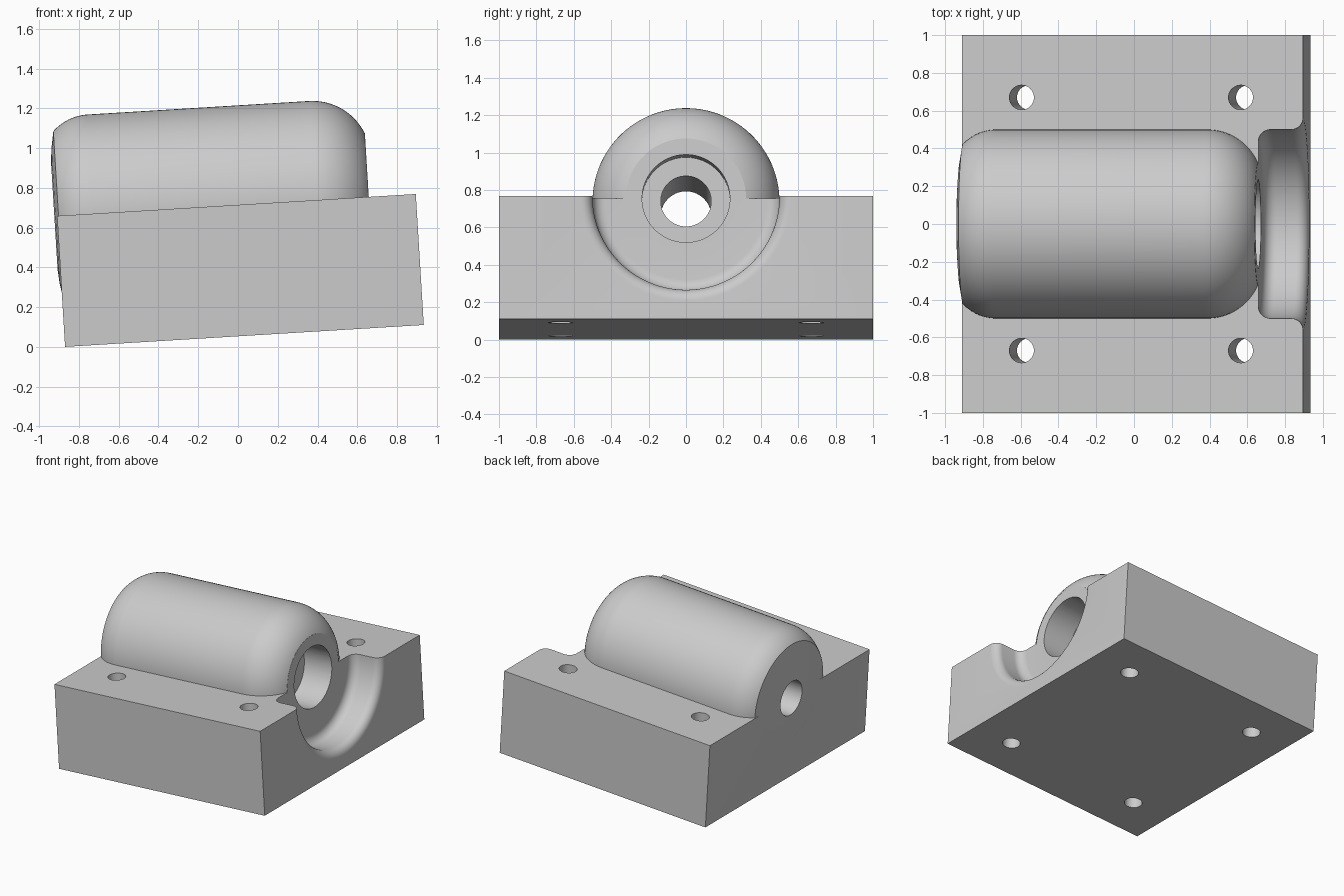
import bpy, bmesh, math
from mathutils import Matrix, Vector

if "Cube" in bpy.data.objects:
    bpy.data.objects.remove(bpy.data.objects["Cube"])

LENGTH, HEIGHT, TILT = 1.808, 0.66, math.radians(3.49)

grey = bpy.data.materials.new("light_grey")
grey.diffuse_color = (0.6, 0.6, 0.6, 1)
grey.use_nodes = True
grey.node_tree.nodes["Principled BSDF"].inputs["Base Color"].default_value = grey.diffuse_color


def make_object(name, bm):
    bmesh.ops.recalc_face_normals(bm, faces=bm.faces)
    mesh = bpy.data.meshes.new(name)
    bm.to_mesh(mesh)
    bm.free()
    mesh.materials.append(grey)
    ob = bpy.data.objects.new(name, mesh)
    bpy.context.collection.objects.link(ob)
    return ob


def revolve(name, profile, steps=96):
    """Closed solid turned round the barrel axis; profile is (x, radius)."""
    bm = bmesh.new()
    rings = []
    for x, r in profile:
        angles = [2 * math.pi * (i + 0.5) / steps for i in range(steps)]
        rings.append([bm.verts.new((x, r * math.cos(a), HEIGHT + r * math.sin(a)))
                      for a in angles])
    for a, b in zip(rings, rings[1:]):
        for i in range(steps):
            j = (i + 1) % steps
            bm.faces.new((a[i], a[j], b[j], b[i]))
    bm.faces.new(rings[0])
    bm.faces.new(rings[-1])
    return make_object(name, bm)


def arc(cx, cr, radius, start, end, n=12):
    pts = []
    for i in range(n + 1):
        a = math.radians(start + (end - start) * i / n)
        pts.append((cx + radius * math.cos(a), cr + radius * math.sin(a)))
    return pts


def combine(base, tool, operation):
    mod = base.modifiers.new(operation.lower(), 'BOOLEAN')
    mod.operation, mod.object, mod.solver = operation, tool, 'EXACT'
    bpy.context.view_layer.objects.active = base
    bpy.ops.object.modifier_apply(modifier=mod.name)
    bpy.data.objects.remove(tool)


# Rectangular block
bm = bmesh.new()
bmesh.ops.create_cube(bm, size=1, matrix=Matrix.Translation((LENGTH / 2, 0, HEIGHT / 2))
                      @ Matrix.Diagonal((LENGTH, 2, HEIGHT, 1)))
housing = make_object("bearing_housing", bm)

# Rounded barrel, half sunk into the block
barrel = revolve("barrel", [(-0.014, 0.27), (-0.008, 0.34), (0.006, 0.42)]
                 + arc(0.184, 0.25, 0.25, 135, 90)
                 + arc(1.3, 0.207, 0.293, 90, 23, 18) + [(1.62, 0.32)])
combine(housing, barrel, 'UNION')

# Round recess in front of the barrel, filleted inside and flared at its mouth
recess = revolve("recess", [(1.571, 0.2)]
                 + arc(1.636, 0.435, 0.065, 180, 90, 8)
                 + arc(1.746, 0.562, 0.062, 270, 360, 8) + [(1.9, 0.6)])
combine(housing, recess, 'DIFFERENCE')

# Stepped bore through the barrel
bore = revolve("bore", [(-0.2, 0.135), (1.33, 0.135), (1.33, 0.235), (1.7, 0.235)], 64)
combine(housing, bore, 'DIFFERENCE')

# Four bolt holes
for x in (0.316, 1.478):
    for y in (-0.67, 0.67):
        bm = bmesh.new()
        bmesh.ops.create_cone(bm, cap_ends=True, segments=40, radius1=0.065, radius2=0.065,
                              depth=1, matrix=Matrix.Translation((x, y, HEIGHT / 2)))
        combine(housing, make_object("bolt_hole", bm), 'DIFFERENCE')

# Tilt the housing on its lower left edge and smooth the round surfaces
housing.data.transform(Matrix.Translation((-0.87, 0, 0)) @ Matrix.Rotation(-TILT, 4, 'Y'))
bpy.ops.object.select_all(action='DESELECT')
housing.select_set(True)
bpy.context.view_layer.objects.active = housing
bpy.ops.object.shade_smooth_by_angle(angle=math.radians(25))
